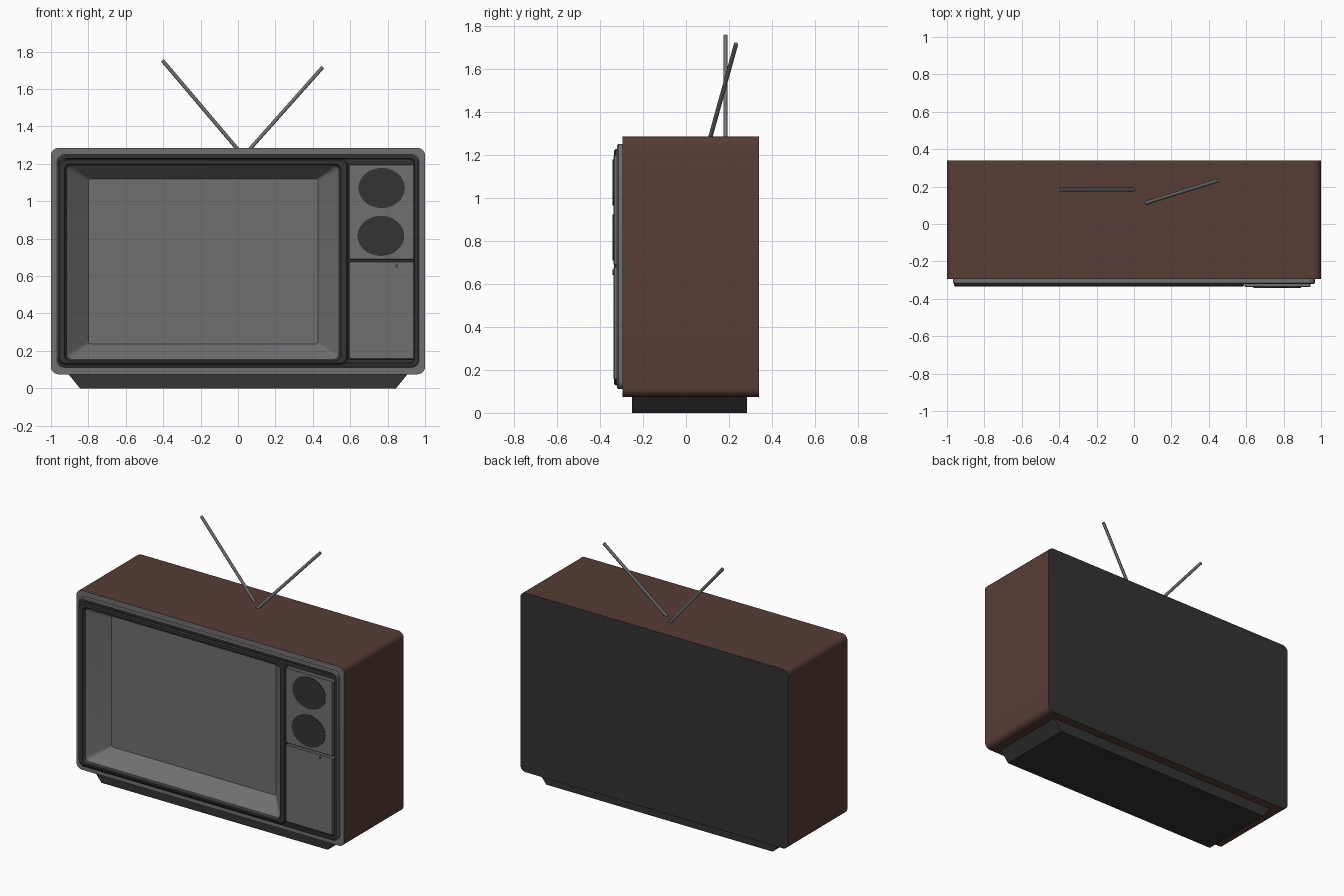
import bpy, bmesh, math
from mathutils import Vector

if "Cube" in bpy.data.objects:
    bpy.data.objects.remove(bpy.data.objects["Cube"])


def material(name, rgb):
    m = bpy.data.materials.new(name)
    m.diffuse_color = (*rgb, 1)
    m.use_nodes = True
    m.node_tree.nodes["Principled BSDF"].inputs["Base Color"].default_value = m.diffuse_color
    return m


BROWN = material("walnut brown", (0.095, 0.046, 0.036))
GREY = material("mid grey", (0.16, 0.16, 0.165))
DARK = material("charcoal", (0.034, 0.034, 0.034))
MATS = [BROWN, GREY, DARK]
B, G, D = 0, 1, 2


def finish(bm, name, angle=30):
    bmesh.ops.recalc_face_normals(bm, faces=bm.faces)
    me = bpy.data.meshes.new(name)
    bm.to_mesh(me)
    bm.free()
    ob = bpy.data.objects.new(name, me)
    bpy.context.collection.objects.link(ob)
    for m in MATS:
        me.materials.append(m)
    bpy.context.view_layer.objects.active = ob
    ob.select_set(True)
    bpy.ops.object.shade_smooth_by_angle(angle=math.radians(angle))
    ob.select_set(False)
    return ob


def rounded(x0, x1, z0, z1, r, seg=6):
    """Outline of a rounded rectangle in the xz plane."""
    pts = []
    corners = [(x1 - r, z1 - r), (x0 + r, z1 - r), (x0 + r, z0 + r), (x1 - r, z0 + r)]
    for k, (cx, cz) in enumerate(corners):
        for i in range(seg + 1):
            a = math.pi / 2 * (k + i / seg)
            pts.append((cx + r * math.cos(a), cz + r * math.sin(a)))
    return pts


def loft(name, rings, mats, cap_first=None, cap_last=None):
    """rings: (x0, x1, z0, z1, radius, y); mats: colour of each strip."""
    bm = bmesh.new()
    loops = [[bm.verts.new((x, r[5], z)) for x, z in rounded(*r[:5])] for r in rings]
    n = len(loops[0])
    for a, b, m in zip(loops, loops[1:], mats):
        for i in range(n):
            j = (i + 1) % n
            bm.faces.new((a[i], a[j], b[j], b[i])).material_index = m
    for loop, m in ((loops[0], cap_first), (loops[-1], cap_last)):
        if m is not None:
            bm.faces.new(loop).material_index = m
    return finish(bm, name)


# Cabinet: dark back, brown shell, grey front rim stepping up to the dark fascia
loft("cabinet", [
    (-1, 1, 0.075, 1.285, 0.04, 0.34),
    (-1, 1, 0.075, 1.285, 0.04, -0.295),
    (-0.968, 0.968, 0.112, 1.25, 0.04, -0.295),
    (-0.968, 0.968, 0.112, 1.25, 0.04, -0.315),
    (-0.962, 0.962, 0.118, 1.244, 0.036, -0.321),
    (-0.945, 0.945, 0.132, 1.23, 0.03, -0.321),
    (-0.942, 0.942, 0.135, 1.227, 0.03, -0.311),
    (-0.922, 0.545, 0.15, 1.195, 0.03, -0.311),
], [B, G, G, G, D, D, D], cap_first=D)

# Screen bezel
loft("screen_bezel", [
    (-0.962, 0.588, 0.128, 1.227, 0.04, -0.305),
    (-0.962, 0.588, 0.128, 1.227, 0.04, -0.328),
    (-0.955, 0.581, 0.135, 1.22, 0.036, -0.335),
    (-0.928, 0.55, 0.147, 1.2, 0.03, -0.335),
    (-0.915, 0.537, 0.158, 1.19, 0.025, -0.315),
], [D] * 4)

# Recessed screen with sloping surround
loft("screen", [
    (-0.915, 0.537, 0.158, 1.19, 0.025, -0.315),
    (-0.80, 0.427, 0.238, 1.12, 0.012, -0.205),
], [G], cap_last=G)

# Control panels
for name, z0, z1 in (("upper_panel", 0.688, 1.197), ("lower_panel", 0.155, 0.678)):
    loft(name, [
        (0.592, 0.943, z0, z1, 0.008, -0.305),
        (0.592, 0.943, z0, z1, 0.008, -0.333),
        (0.596, 0.939, z0 + 0.004, z1 - 0.004, 0.006, -0.338),
    ], [G, G], cap_last=G)


def disc(name, x, z, rx, rz, mat, y=-0.336, front=-0.341):
    bm = bmesh.new()
    n = 40
    loops = [[bm.verts.new((x + rx * math.cos(2 * math.pi * i / n), yy,
                            z + rz * math.sin(2 * math.pi * i / n))) for i in range(n)]
             for yy in (y, front)]
    for i in range(n):
        j = (i + 1) % n
        bm.faces.new((loops[0][i], loops[0][j], loops[1][j], loops[1][i]))
    bm.faces.new(loops[0])
    bm.faces.new(loops[1])
    for f in bm.faces:
        f.material_index = mat
    return finish(bm, name)


# Oval dials and the small indicator
disc("upper_dial", 0.768, 1.071, 0.124, 0.107, D)
disc("lower_dial", 0.764, 0.815, 0.125, 0.107, D)
disc("indicator", 0.848, 0.655, 0.007, 0.013, B)

# Plinth with sloping ends
bm = bmesh.new()
bmesh.ops.create_cube(bm, size=1)
for v in bm.verts:
    top = v.co.z > 0
    half = 0.91 if top else 0.845
    v.co = (math.copysign(half, v.co.x), 0.283 if v.co.y > 0 else -0.25, 0.08 if top else 0)
for f in bm.faces:
    f.material_index = D
finish(bm, "plinth")


def rod(name, p, q, r=0.01):
    p, q = Vector(p), Vector(q)
    bm = bmesh.new()
    bmesh.ops.create_cone(bm, cap_ends=True, segments=12, radius1=r, radius2=r,
                          depth=(q - p).length)
    rot = (q - p).to_track_quat('Z', 'Y').to_matrix().to_4x4()
    bmesh.ops.transform(bm, matrix=rot, verts=bm.verts)
    bmesh.ops.translate(bm, vec=(p + q) / 2, verts=bm.verts)
    for f in bm.faces:
        f.material_index = G
    return finish(bm, name, 40)


# Antenna pair
rod("left_antenna", (0.005, 0.184, 1.27), (-0.404, 0.184, 1.753))
rod("right_antenna", (0.055, 0.11, 1.27), (0.452, 0.233, 1.716))
